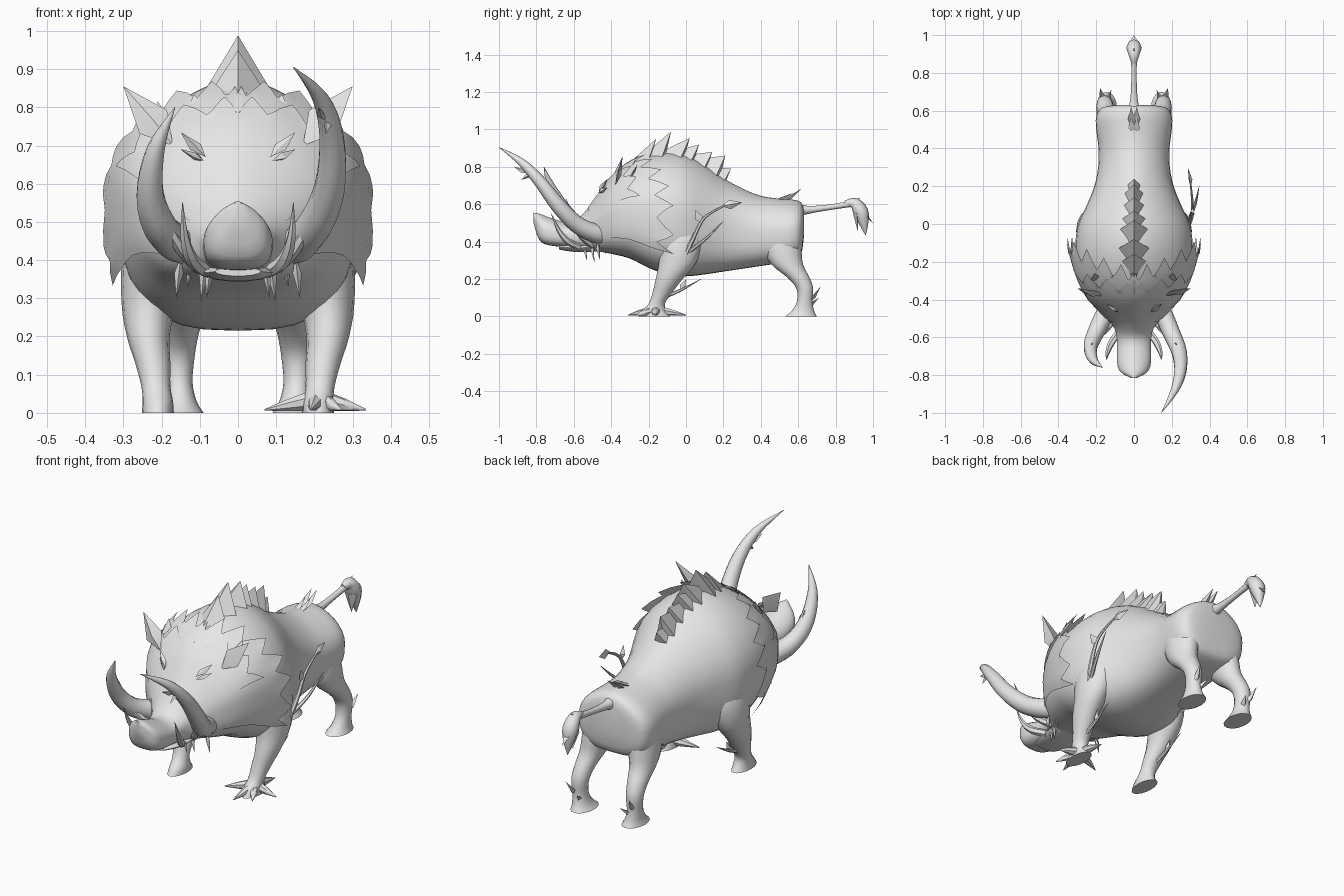
import bpy, bmesh
from math import sin, cos, pi, radians
from mathutils import Vector

if "Cube" in bpy.data.objects:
    bpy.data.objects.remove(bpy.data.objects["Cube"])

GREY = (0.8, 0.8, 0.8, 1)
hide = bpy.data.materials.new("plain grey")
hide.use_nodes = True
hide.diffuse_color = GREY
hide.node_tree.nodes["Principled BSDF"].inputs["Base Color"].default_value = GREY


def make(name, verts, faces, angle=50):
    mesh = bpy.data.meshes.new(name)
    mesh.from_pydata([tuple(v) for v in verts], [], faces)
    bm = bmesh.new()
    bm.from_mesh(mesh)
    bmesh.ops.recalc_face_normals(bm, faces=bm.faces)
    bm.to_mesh(mesh)
    bm.free()
    mesh.materials.append(hide)
    mesh.shade_smooth()
    mesh.set_sharp_from_angle(angle=radians(angle))
    obj = bpy.data.objects.new(name, mesh)
    bpy.context.collection.objects.link(obj)
    return obj


def spline(rows, steps):
    """Smooth rows of numbers through their control rows."""
    out = []
    last = len(rows) - 1
    for i in range(last):
        a, b, c, d = (rows[min(max(k, 0), last)] for k in range(i - 1, i + 3))
        for s in range(steps):
            t = s / steps
            out.append([q + t * ((r - p) + t * (2 * p - 5 * q + 4 * r - e
                        + t * (3 * (q - r) + e - p))) / 2
                        for p, q, r, e in zip(a, b, c, d)])
    return out + [list(rows[-1])]


def loft(name, rings, closed=True):
    n = len(rings[0])
    faces = []
    for i in range(len(rings) - 1):
        for j in range(n if closed else n - 1):
            k = (j + 1) % n
            faces.append((i * n + j, i * n + k, (i + 1) * n + k, (i + 1) * n + j))
    if closed:
        faces += [tuple(range(n)), tuple(range(len(rings) * n - n, len(rings) * n))]
    return make(name, [v for ring in rings for v in ring], faces)


def ring(centre, u, v, sides):
    return [centre + u * cos(2 * pi * k / sides) + v * sin(2 * pi * k / sides)
            for k in range(sides)]


def tube(name, points, steps=4, sides=10):
    """Tapered tube through rows of x, y, z, radius."""
    rows = spline(points, steps)
    pts = [Vector(r[:3]) for r in rows]
    whole = (pts[-1] - pts[0]).normalized()
    ref = Vector((1, 0, 0)) if abs(whole.x) < 0.7 else Vector((0, 0, 1))
    rings = []
    for i, p in enumerate(pts):
        t = pts[min(i + 1, len(pts) - 1)] - pts[max(i - 1, 0)]
        u = t.cross(ref).normalized()
        r = max(rows[i][3], 0.001)
        rings.append(ring(p, u * r, t.normalized().cross(u) * r, sides))
    return loft(name, rings)


def blade(name, base, tip, side, width, lift=0.015):
    """Pointed folded leaf shape from base to tip."""
    base, tip = Vector(base), Vector(tip)
    side = Vector(side).normalized()
    up = (tip - base).cross(side).normalized() * lift
    mid = base.lerp(tip, 0.4)
    verts = [base, mid + side * width, tip, mid - side * width, mid + up, mid - up * 0.3]
    return make(name, verts, [(0, 1, 4), (1, 2, 4), (2, 3, 4), (3, 0, 4),
                              (0, 1, 5), (1, 2, 5), (2, 3, 5), (3, 0, 5)], 25)


# Trunk and head sections: y, bottom, top, half width
SECTIONS = spline([
    (-.815, .5, .555, .015), (-.785, .41, .55, .07), (-.73, .38, .53, .09),
    (-.62, .37, .5, .09), (-.55, .36, .55, .105), (-.48, .35, .64, .165),
    (-.4, .335, .745, .24), (-.3, .31, .82, .285), (-.2, .26, .86, .305),
    (-.1, .225, .875, .31), (0, .215, .86, .295), (.1, .225, .81, .25),
    (.2, .24, .74, .21), (.3, .255, .685, .19), (.4, .27, .645, .188),
    (.5, .285, .63, .2), (.57, .3, .625, .2), (.615, .33, .61, .17),
    (.63, .42, .57, .09)], 3)


def surface(row, a, grow=0):
    y, low, high, w = row
    c, s = cos(a), sin(a)
    px, pz = (1.25, 1) if s > 0 else (.68, .68)
    x = (w + grow) * abs(c) ** px * (1 if c > 0 else -1)
    z = ((high - low) / 2 + grow) * abs(s) ** pz * (1 if s > 0 else -1)
    return Vector((x, y, (high + low) / 2 + z))


def section_at(y):
    for a, b in zip(SECTIONS, SECTIONS[1:]):
        if a[0] <= y <= b[0]:
            t = (y - a[0]) / (b[0] - a[0])
            return [p + (q - p) * t for p, q in zip(a, b)]
    return SECTIONS[-1]


SIDES = 36
loft("body", [[surface(r, 2 * pi * k / SIDES) for k in range(SIDES)] for r in SECTIONS])


# Flared fur collars with jagged rear edges
def collar(name, front, side_y, top_y, first, flare, jag, period):
    count, depth = 56, 8
    grid = []
    for d in range(depth + 1):
        t = d / depth
        line = []
        for k in range(count + 1):
            a = radians(first + (180 - 2 * first) * k / count)
            edge = side_y + (top_y - side_y) * max(sin(a), 0) ** 2
            half = period / 2
            tooth = jag * (2 * abs(k % period - half) / half - 1) if d == depth else 0
            spread = flare * (.2 + .8 * abs(cos(a)))
            line.append(surface(section_at(front + (edge - front) * t + tooth), a,
                                0.004 + spread * t * t + tooth * 0.1))
        grid.append(line)
    return loft(name, grid, False)


collar("cheek_mane", -.5, -.11, -.27, -26, .04, .045, 4)
collar("brow_mane", -.52, -.27, -.34, 15, .03, .03, 8)

# Spine crest of overlapping swept spikes: front y, half width, tip y, tip z
for y, w, ty, tz in [(-.33, .1, -.16, .95), (-.27, .11, -.08, .988), (-.17, .1, .02, .955),
                     (-.1, .08, .07, .92), (-.02, .065, .14, .88), (.04, .055, .21, .86),
                     (.1, .04, .24, .79)]:
    foot, back = section_at(y), section_at(ty - .03)
    mid_y = (y + ty) / 2 + .03
    z = section_at(mid_y)[2] - w * .6
    make("crest_spike", [(0, y, foot[2] - .005), (w, mid_y, z), (0, ty - .03, back[2] - .02),
                         (-w, mid_y, z), (0, ty, tz)],
         [(0, 1, 4), (1, 2, 4), (2, 3, 4), (3, 0, 4)], 25)

# Raised chevron plates on the forehead
for y in (-.45, -.39):
    a, b = section_at(y), section_at(y + .09)
    blade("forehead_plate", (0, y, a[2] - .005), (0, y + .1, b[2] + .02), (1, 0, 0), .06, -.01)

# Main tusks, longer on the left
tube("left_tusk", [(.1, -.38, .43, .04), (.15, -.47, .44, .05), (.2, -.58, .49, .046),
                   (.24, -.68, .59, .041), (.245, -.78, .72, .033), (.215, -.88, .825, .021),
                   (.145, -1, .905, .001)])
tube("right_tusk", [(-.1, -.38, .43, .04), (-.15, -.47, .44, .05), (-.2, -.57, .48, .045),
                    (-.23, -.65, .57, .037), (-.215, -.72, .69, .024), (-.165, -.76, .8, .001)])
blade("tusk_leaf", (.23, -.84, .765), (.21, -.92, .8), (0, 1, 1), .014)
blade("tusk_leaf", (.23, -.82, .77), (.23, -.88, .73), (0, 1, -1), .014)

# Lower jaw
loft("lower_jaw", [ring(Vector((0, y, z)), Vector((w, 0, 0)), Vector((0, 0, h)), 14)
                   for y, z, w, h in spline([(-.4, .385, .1, .03), (-.5, .37, .1, .025),
                                             (-.6, .367, .09, .022), (-.68, .37, .06, .012)], 3)])

# Mirrored parts
for s, label in ((1, "left"), (-1, "right")):
    leg_rows = {
        "front": [(.17, -.03, .56, .06, .08), (.21, -.03, .42, .088, .12), (.233, -.045, .29, .072, .1),
                  (.235, -.09, .2, .056, .072), (.223, -.125, .13, .046, .053),
                  (.215, -.155, .07, .038, .043), (.21, -.17, .03, .04, .065), (.21, -.17, 0, .042, .085)],
        "rear": [(.11, .5, .5, .07, .09), (.125, .51, .38, .072, .105), (.14, .54, .28, .06, .085),
                 (.15, .6, .21, .048, .06), (.155, .635, .15, .042, .045),
                 (.155, .635, .08, .036, .042), (.15, .625, .03, .042, .06), (.145, .615, 0, .055, .085)]}
    for end, rows in leg_rows.items():
        loft(f"{label}_{end}_leg", [ring(Vector((s * x, y, z)), Vector((rx, 0, 0)), Vector((0, ry, 0)), 16)
                                    for x, y, z, rx, ry in spline(rows, 3)])
    blade(label + "_heel_twig", (s * .16, .65, .07), (s * .18, .72, .16), (1, 0, 0), .015)
    blade(label + "_heel_twig", (s * .15, .64, .05), (s * .12, .71, .1), (1, 0, 0), .015)

    # Ears
    blade(label + "_ear", (s * .17, -.38, .7), (s * .3, -.34, .855), (s * .7, -.15, -.6), .048, .02)
    # Eyes, brows and crown spikes
    blade(label + "_eye", (s * .09, -.47, .66), (s * .15, -.42, .69), (0, -.4, .6), .012)
    blade(label + "_brow", (s * .085, -.465, .67), (s * .15, -.42, .735), (s, 0, -.5), .016)
    blade(label + "_crown_spike", (s * .1, -.33, .75), (s * .115, -.27, .835), (1, 0, 0), .03)
    blade(label + "_crown_spike", (s * .18, -.32, .7), (s * .21, -.26, .815), (1, 0, 0), .035)

    # Small teeth along the jaw
    tube(label + "_lower_tooth", [(s * .08, -.57, .37, .018), (s * .12, -.63, .4, .018),
                                  (s * .14, -.68, .46, .012), (s * .145, -.72, .55, .001)], 3, 6)
    tube(label + "_side_tooth", [(s * .1, -.5, .38, .018), (s * .15, -.56, .43, .016),
                                 (s * .2, -.61, .52, .011), (s * .228, -.64, .63, .001)], 3, 6)
    for x, y, low in ((.07, -.54, .3), (.085, -.5, .29), (.15, -.47, .3), (.12, -.44, .33)):
        blade(label + "_beard_spike", (s * x, y, .41), (s * (x + .012), y + .01, low), (1, 0, 0), .012)

    # Fur tufts at the rump
    for y, z in ((.55, .66), (.6, .685)):
        blade(label + "_rump_tuft", (s * .012, y - .09, .61), (s * .015, y + .02, z), (1, 0, .3), .02)

# Spread root toes on the left front foot
for x, y in ((.07, -.21), (.335, -.17), (.19, -.31), (.27, -.27), (.21, 0)):
    tube("root_toe", [(.21, -.16, .035, .028), (.21 + (x - .21) * .5, -.16 + (y + .16) * .5, .022, .018),
                      (x, y, .008, .002)], 3, 7)

# Tail with a tuft
tube("tail", [(0, .57, .57, .045), (0, .65, .57, .022), (0, .76, .583, .015), (0, .87, .6, .016)])
tube("tail_tuft", [(0, .85, .605, .014), (0, .9, .605, .03), (0, .935, .56, .04),
                   (0, .95, .5, .026), (0, .96, .435, .001)], 3, 8)
for y, z in ((1, .5), (.98, .53), (.92, .45)):
    blade("tuft_point", (0, .91, .61), (0, y, z), (1, 0, 0), .035, .02)
blade("tuft_point", (0, .84, .6), (0, .935, .635), (1, 0, 0), .015)

# Branches growing from the left front leg
tube("branch", [(.28, -.02, .29, .014), (.305, .04, .42, .011), (.31, .1, .53, .008),
                (.3, .21, .595, .005)], 4, 6)
tube("branch", [(.29, .02, .35, .01), (.325, .11, .42, .008), (.345, .2, .51, .001)], 4, 6)
blade("branch_leaf", (.3, .19, .59), (.285, .3, .61), (0, -.2, 1), .025)
blade("branch_leaf", (.31, .08, .5), (.32, .05, .57), (0, 1, .4), .022)
for s in (1, -1):
    tube("leg_twig", [(s * .22, -.13, .1, .012), (s * .225, -.03, .14, .008), (s * .23, .08, .2, .001)], 3, 6)
    blade("twig_leaf", (s * .225, -.03, .14), (s * .23, 0, .2), (0, 1, -.4), .015)
